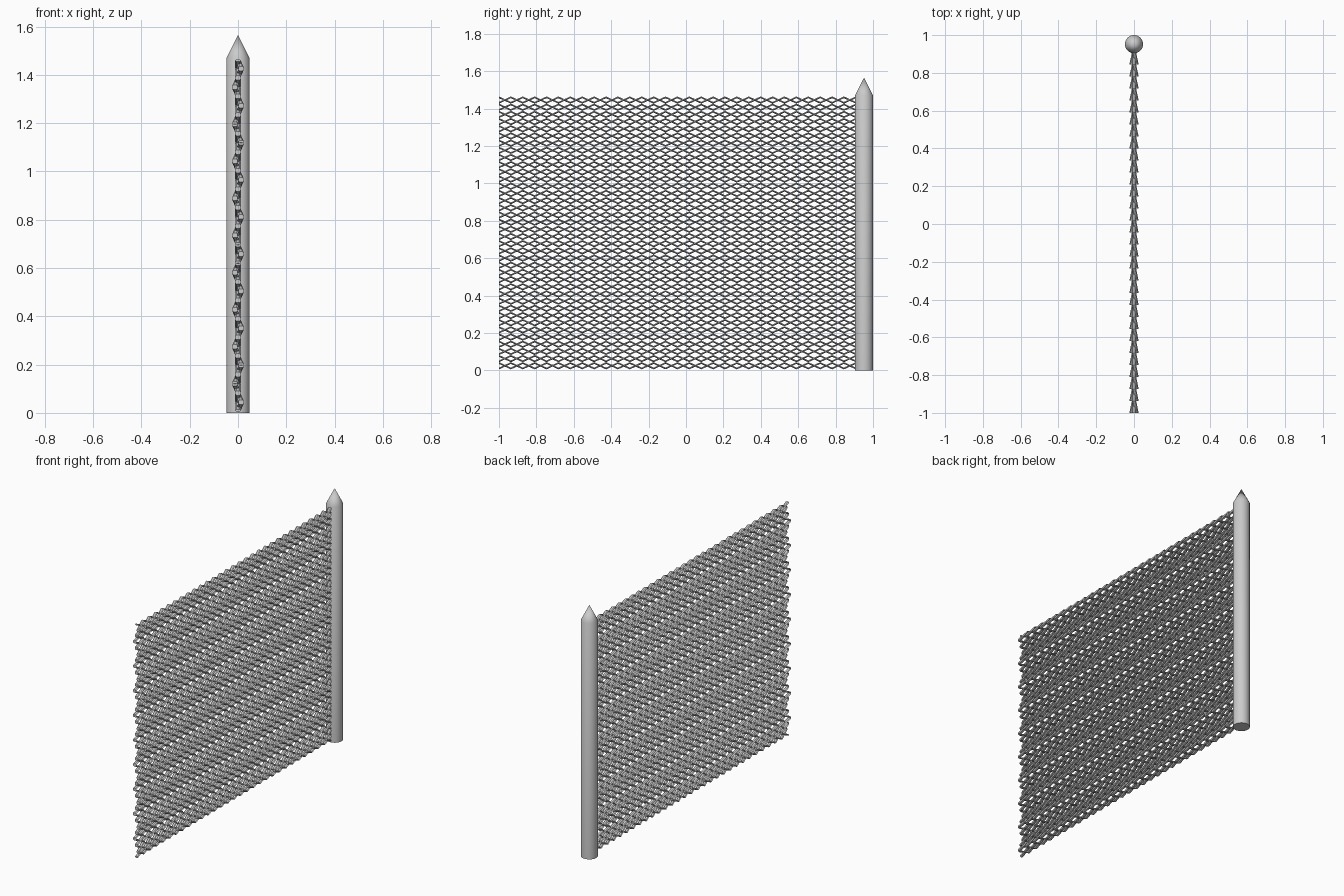
import bpy, bmesh, math
from mathutils import Vector

if "Cube" in bpy.data.objects:
    bpy.data.objects.remove(bpy.data.objects["Cube"])

POST_Y, POST_R, TOP = 0.952, 0.048, 1.47
ROWS, COLS = 38, 30          # woven cells up and across
BULGE, WIRE_X, WIRE_Z = 0.013, 0.0115, 0.0055
Y0, Y1 = -1.0, 0.908


def finish(name, bm):
    """Turn a bmesh into a linked object."""
    bmesh.ops.recalc_face_normals(bm, faces=bm.faces)
    me = bpy.data.meshes.new(name)
    bm.to_mesh(me)
    bm.free()
    ob = bpy.data.objects.new(name, me)
    bpy.context.collection.objects.link(ob)
    return ob


def lathe(name, profile, sides=32):
    """Revolve (radius, z) points around z, ending in a tip of radius 0."""
    bm = bmesh.new()
    rings = []
    for r, z in profile:
        n = 1 if r == 0 else sides
        rings.append([bm.verts.new((r * math.cos(2 * math.pi * i / sides),
                                    r * math.sin(2 * math.pi * i / sides), z)) for i in range(n)])
    for a, b in zip(rings, rings[1:]):
        for i in range(sides):
            j = (i + 1) % sides
            top = (b[0],) if len(b) == 1 else (b[j], b[i])
            bm.faces.new((a[i], a[j], *top))
    bm.faces.new(rings[0][::-1])
    return finish(name, bm)


def tube(bm, points, sides=6):
    """Sweep a flat, x-wide section along the points."""
    prev = None
    for p in points:
        ring = []
        for i in range(sides):
            a = 2 * math.pi * i / sides
            ring.append(bm.verts.new(p + Vector((WIRE_X * math.cos(a), 0, WIRE_Z * math.sin(a)))))
        if prev:
            for i in range(sides):
                j = (i + 1) % sides
                bm.faces.new((prev[i], prev[j], ring[j], ring[i]))
        else:
            bm.faces.new(ring)
        prev = ring
    bm.faces.new(prev[::-1])


# post with a pointed cap
post = lathe("post", [(POST_R, 0), (POST_R, TOP), (0, 1.565)])
post.location.y = POST_Y
bpy.context.view_layer.objects.active = post
post.select_set(True)
bpy.ops.object.shade_smooth_by_angle(angle=math.radians(30))

# wire mesh: per column one flat zigzag, and one crossing zigzag whose
# front corners bulge alternately to each side; corners are blunted
step, dy = (TOP - 2 * WIRE_Z) / ROWS, (Y1 - Y0) / COLS
for name, phase, bulge in (("flat_wires", 0, 0), ("bulging_wires", 1, BULGE)):
    bm = bmesh.new()
    for c in range(COLS):
        path = []
        for k in range(ROWS + 1):
            x = bulge * (0, 1, 0, -1)[k % 4]
            y = Y0 + dy * (c + (k + phase) % 2)
            for d in (-0.12, 0.12):
                if 0 <= k + d <= ROWS:
                    path.append(Vector((x, y, WIRE_Z + (k + d) * step)))
        tube(bm, path)
    finish(name, bm)
